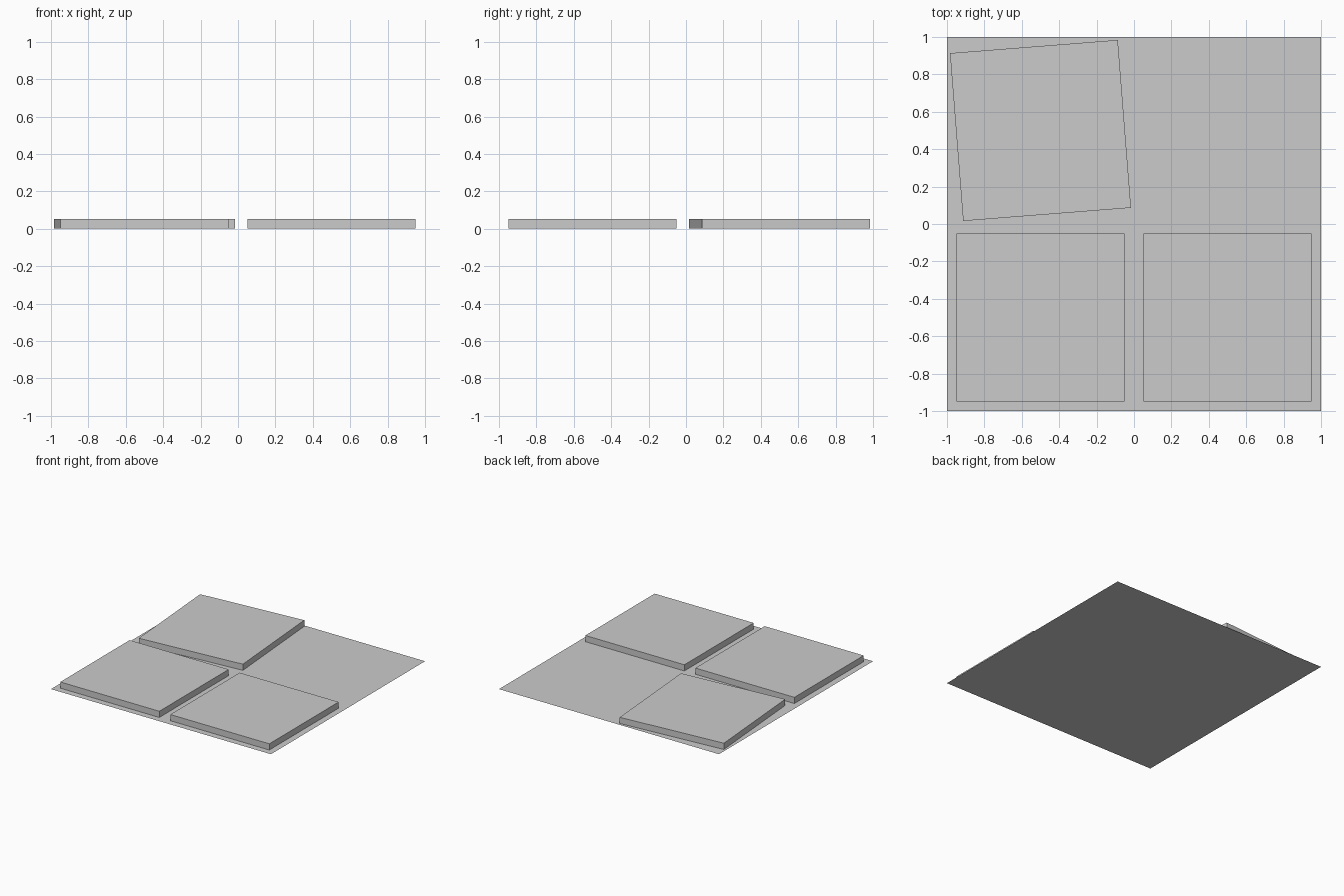
import bpy
import math

cube = bpy.data.objects.get("Cube")
if cube:
    bpy.data.objects.remove(cube, do_unlink=True)

# Single plain grey for every part
grey = bpy.data.materials.new("plain_grey")
grey.use_nodes = True
colour = (0.6, 0.6, 0.6, 1.0)
grey.diffuse_color = colour
for node in grey.node_tree.nodes:
    if node.type == 'BSDF_PRINCIPLED':
        node.inputs["Base Color"].default_value = colour

TILE = 0.9        # tile side
THICK = 0.051     # tile thickness
GAP = 0.002       # clearance above the ground sheet


def add_tile(name, x, y, turn=0.0):
    """Square paving slab resting on the ground sheet."""
    bpy.ops.mesh.primitive_cube_add(size=1, location=(x, y, GAP + THICK / 2),
                                    rotation=(0, 0, math.radians(turn)))
    tile = bpy.context.object
    tile.name = name
    tile.scale = (TILE, TILE, THICK)
    tile.data.materials.append(grey)


# Thin ground sheet
bpy.ops.mesh.primitive_plane_add(size=2, location=(0, 0, 0))
ground = bpy.context.object
ground.name = "ground_sheet"
ground.data.materials.append(grey)

# Three slabs, one quarter left empty, the back one slightly turned
add_tile("front_right_tile", -0.5, -0.5)
add_tile("front_left_tile", 0.5, -0.5)
add_tile("turned_back_tile", -0.5, 0.5, 4.5)
